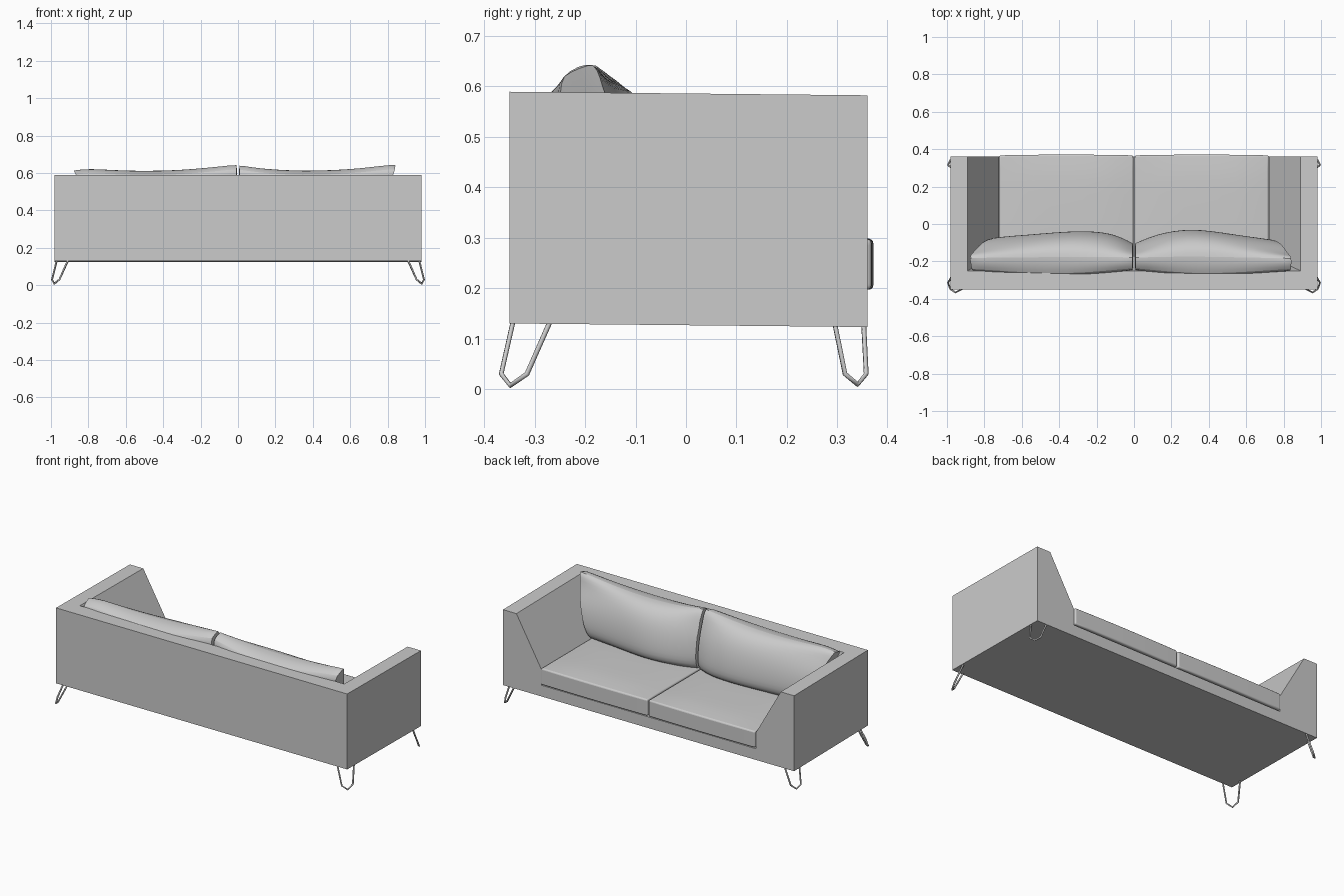
import bpy, bmesh, math

if "Cube" in bpy.data.objects:
    bpy.data.objects.remove(bpy.data.objects["Cube"])


def add_object(name, bm, smooth=False):
    bmesh.ops.recalc_face_normals(bm, faces=bm.faces)
    me = bpy.data.meshes.new(name)
    bm.to_mesh(me)
    bm.free()
    ob = bpy.data.objects.new(name, me)
    bpy.context.collection.objects.link(ob)
    if smooth:
        bpy.ops.object.select_all(action='DESELECT')
        ob.select_set(True)
        bpy.context.view_layer.objects.active = ob
        bpy.ops.object.shade_smooth_by_angle(angle=math.radians(40))
    return ob


# Frame: one arm-and-back profile swept around three sides, open towards +y
def build_frame():
    bm = bmesh.new()
    profile = [(0.98, -0.35, 0.13), (0.98, -0.35, 0.589), (0.89, -0.25, 0.589),
               (0.722, -0.17, 0.295), (0.722, -0.17, 0.198)]
    sections = []
    for side, front in ((1, True), (1, False), (-1, False), (-1, True)):
        ring = []
        for x, yb, z in profile:
            y = 0.36 if front else yb
            ring.append(bm.verts.new((side * x, y, z - 0.01 * (y + 0.35))))
        sections.append(ring)
    for a, b in zip(sections, sections[1:]):
        for i in range(4):
            bm.faces.new((a[i], a[i + 1], b[i + 1], b[i]))
    bm.faces.new([s[4] for s in sections])
    bm.faces.new([s[0] for s in sections])
    bm.faces.new(sections[0] + sections[3][::-1])
    add_object("sofa_frame", bm)


# Seat cushions: slightly crowned slabs with rounded edges
def build_seat(name, side):
    bm = bmesh.new()
    bmesh.ops.create_cube(bm, size=2)
    bmesh.ops.subdivide_edges(bm, edges=bm.edges[:], cuts=7, use_grid_fill=True)
    for v in bm.verts:
        a, b, c = v.co
        crown = (1 - a ** 4) * (1 - b ** 4)
        bulge = 0.004 * (1 - a * a) * (b > 0.99)
        v.co = (side * (0.362 + 0.358 * a), 0.085 + 0.282 * b + bulge,
                0.247 + 0.05 * c + (0.012 * crown if c > 0.99 else 0))
    ob = add_object(name, bm, True)
    bev = ob.modifiers.new("soft_edge", 'BEVEL')
    bev.width = 0.008
    bev.segments = 3
    bev.limit_method = 'ANGLE'
    bev.angle_limit = math.radians(50)


# Back cushions: leaning cross-sections lofted from the middle to the arm
def build_back(name, side, x_top, tops, fronts):
    us = (0, 0.15, 0.4, 0.7, 0.9, 1)
    backs = (-0.25, -0.265, -0.285, -0.275, -0.26, -0.255)
    leans = (0.05, 0.06, 0.06, 0.07, 0.08, 0.09)
    bm = bmesh.new()
    rings = []
    for u, zt, yf, yb, lean in zip(us, tops, fronts, backs, leans):
        section = [(-0.19, 0.29), (yb, 0.56), (yb, zt - 0.03), (-0.17, zt + 0.006),
                   (yf - lean, 0.585), (yf - lean * 0.3, 0.49), (yf, 0.37), (yf - 0.01, 0.29)]
        ring = []
        for y, z in section:
            outer = 0.72 + (min(z, 0.62) - 0.3) / 0.32 * (x_top - 0.72)
            ring.append(bm.verts.new((side * (0.005 + u * (outer - 0.005)), y, z)))
        rings.append(ring)
    n = len(rings[0])
    for a, b in zip(rings, rings[1:]):
        for i in range(n):
            j = (i + 1) % n
            bm.faces.new((a[i], a[j], b[j], b[i]))
    caps = [bm.faces.new(rings[0]), bm.faces.new(rings[-1])]
    crease = bm.edges.layers.float.new("crease_edge")
    for f in caps:
        for e in f.edges:
            e[crease] = 0.85
    ob = add_object(name, bm, True)
    sub = ob.modifiers.new("soft", 'SUBSURF')
    sub.levels = sub.render_levels = 2


# Hairpin legs: bent rods set diagonally across each corner
def build_leg(name, side, pts):
    cu = bpy.data.curves.new(name, 'CURVE')
    cu.dimensions = '3D'
    cu.bevel_depth = 0.005
    cu.bevel_resolution = 1
    cu.use_fill_caps = True
    sp = cu.splines.new('POLY')
    sp.points.add(len(pts) - 1)
    for p, (x, y, z) in zip(sp.points, pts):
        p.co = (side * x, y, z, 1)
    bpy.context.collection.objects.link(bpy.data.objects.new(name, cu))


build_frame()
for label, s in (("left", -1), ("right", 1)):
    build_seat(label + "_seat_cushion", s)
    build_leg(label + "_back_leg", s,
              [(0.97, -0.27, 0.132), (0.994, -0.315, 0.03), (0.982, -0.348, 0.007),
               (0.955, -0.366, 0.03), (0.91, -0.343, 0.132)])
    build_leg(label + "_front_leg", s,
              [(0.97, 0.295, 0.128), (0.994, 0.315, 0.03), (0.982, 0.34, 0.009),
               (0.955, 0.357, 0.03), (0.91, 0.352, 0.128)])
build_back("left_back_cushion", -1, 0.885,
           (0.655, 0.64, 0.617, 0.617, 0.633, 0.62),
           (-0.10, -0.04, -0.03, -0.05, -0.06, -0.07))
build_back("right_back_cushion", 1, 0.845,
           (0.652, 0.63, 0.615, 0.625, 0.648, 0.655),
           (-0.10, -0.05, -0.015, -0.05, -0.07, -0.08))
